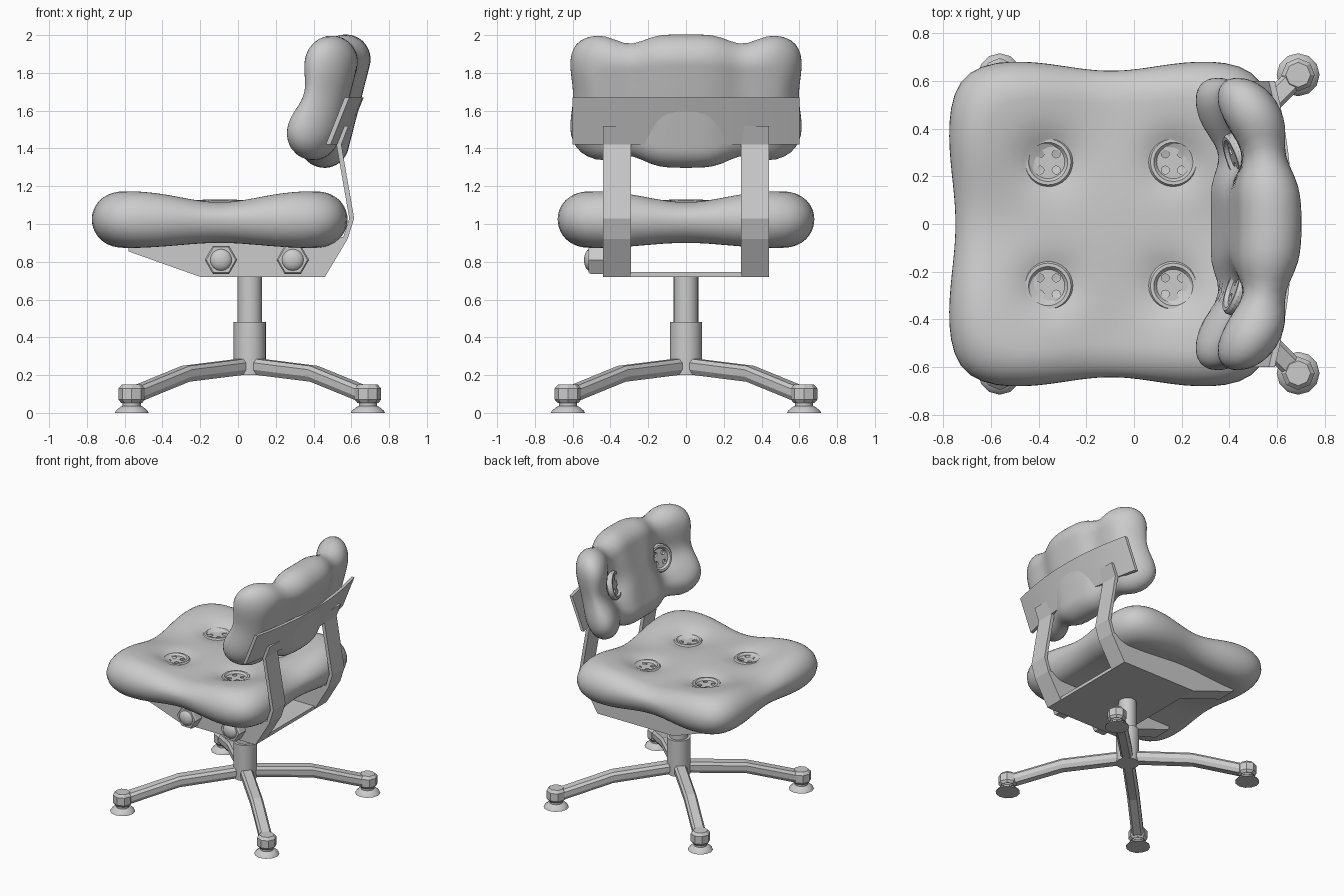
import bpy, bmesh
from math import sin, cos, pi, exp, radians
from mathutils import Matrix, Vector

if "Cube" in bpy.data.objects:
    bpy.data.objects.remove(bpy.data.objects["Cube"])


def make(name, bm, smooth=None):
    bmesh.ops.remove_doubles(bm, verts=bm.verts, dist=1e-5)
    bmesh.ops.recalc_face_normals(bm, faces=bm.faces)
    me = bpy.data.meshes.new(name)
    bm.to_mesh(me)
    bm.free()
    ob = bpy.data.objects.new(name, me)
    bpy.context.collection.objects.link(ob)
    if smooth:
        bpy.ops.object.select_all(action='DESELECT')
        ob.select_set(True)
        bpy.context.view_layer.objects.active = ob
        bpy.ops.object.shade_smooth_by_angle(angle=radians(smooth))
    return ob


def loft(name, rings, smooth=None, matrix=None, caps=False):
    """Skin a list of closed rings of points."""
    bm = bmesh.new()
    vs = [[bm.verts.new(p) for p in ring] for ring in rings]
    n = len(vs[0])
    for a, b in zip(vs, vs[1:]):
        for i in range(n):
            j = (i + 1) % n
            bm.faces.new((a[i], a[j], b[j], b[i]))
    if caps:
        bm.faces.new(vs[0])
        bm.faces.new(vs[-1])
    if matrix:
        bm.transform(matrix)
    return make(name, bm, smooth)


def lathe(name, profile, seg, loc=(0, 0, 0), rot=None, smooth=None):
    rings = [[(r * cos(2 * pi * i / seg), r * sin(2 * pi * i / seg), z)
              for i in range(seg)] for r, z in profile]
    m = Matrix.Translation(loc) @ (rot or Matrix())
    return loft(name, rings, smooth, m)


def prism(name, pts, y0, y1):
    """Extrude an x-z outline from y0 to y1."""
    return loft(name, [[(x, y, z) for x, z in pts] for y in (y0, y1)], caps=True)


def g(x, w):
    return exp(-(x / w) ** 2)


def cushion(name, a, b, n, r, squash, top, bottom, place, seg=96):
    """Superellipse pad with a rounded rim, shaped by height functions."""
    def spow(c):
        return abs(c) ** (2 / n) * (1 if c >= 0 else -1)
    half = [(r * (1 - cos(p * pi / 20)), 1, sin(p * pi / 20)) for p in range(11)]
    half += [(r, 1 - k / 14, 1) for k in range(1, 15)]
    steps = [(d, k, -h) for d, k, h in reversed(half)] + half[1:]
    rings = []
    for d, k, h in steps:
        ring = []
        for i in range(seg):
            t = 2 * pi * (i + .5) / seg
            # blend the angle so points spread evenly round the square outline
            c, s = cos(t), sin(t)
            q = (abs(c) ** n + abs(s) ** n) ** (-1 / n)
            u, v = (a - d) * k * c * q, (b - d) * k * s * q
            u, v = squash(u, v)
            ring.append(place(u, v, h * (top(u, v) if h > 0 else bottom(u, v))))
        rings.append(ring)
    return loft(name, rings, 60)


# seat cushion
def seat_top(u, v):
    A, B = g(u, .28), g(v, .28)
    dent = g(abs(u) - .262, .12) * g(abs(v) - .262, .12)
    return .155 - .065 * (A + B) + .08 * A * B - .06 * dent


cushion("seat_cushion", .685, .69, 6, .15,
        lambda u, v: (u * (1 - .05 * g(v, .27)), v * (1 - .07 * g(u, .27))),
        seat_top,
        lambda u, v: .155 - .03 * max(g(u, .3), g(v, .3)),
        lambda u, v, w: (u - .097, v, 1.025 + w))

# backrest cushion, tilted and bowed forward at its ends
TILT = radians(14.4)
UP = Vector((sin(TILT), 0, cos(TILT)))
FWD = Vector((-cos(TILT), 0, sin(TILT)))
BACK = Vector((.515, 0, 1.65))


def back_place(u, v, w):
    return BACK + UP * v + FWD * (w + .34 * u * u) + Vector((0, u, 0))


def back_front(u, v):
    e = abs(u)
    side = 1 / (1 + exp(-(e - .3) / .04))
    return (.135 - .05 * g(e - .29, .1) - .035 * g(e - .28, .11) * g(v, .11)
            - .05 * side * g(v, .13))


cushion("backrest_cushion", .62, .36, 5, .13,
        lambda u, v: (u * (1 - .035 * g(v, .14)), v * (1 - .15 * g(abs(u) - .3, .11))),
        back_front,
        lambda u, v: .13 - .03 * g(abs(u) - .29, .1),
        back_place)

# four-hole button, cut once and reused
button = lathe("button", [(0, -.03), (.09, -.03), (.105, -.01), (.105, .012), (.096, .025),
                          (.082, .025), (.07, .01), (0, .01)], 32)
for i in range(4):
    cut = lathe("hole_cutter", [(0, -.012), (.017, -.012), (.017, .05), (0, .05)], 12,
                (.034 * (1 if i & 1 else -1), .034 * (1 if i & 2 else -1), 0))
    cut.hide_render = True
    mod = button.modifiers.new("hole", 'BOOLEAN')
    mod.operation = 'DIFFERENCE'
    mod.object = cut
bpy.context.view_layer.update()
button_mesh = bpy.data.meshes.new_from_object(
    button.evaluated_get(bpy.context.evaluated_depsgraph_get()))
for ob in [o for o in bpy.data.objects if o.name.startswith(("button", "hole_cutter"))]:
    bpy.data.objects.remove(ob)


def add_button(name, loc, normal):
    ob = bpy.data.objects.new(name, button_mesh)
    bpy.context.collection.objects.link(ob)
    ob.matrix_world = Matrix.Translation(loc) @ Vector(normal).to_track_quat('Z', 'Y').to_matrix().to_4x4()


for s in (-1, 1):
    for x in (-.36, .165):
        add_button("seat_button", (x, s * .26, 1.088), (0, 0, 1))
    add_button("backrest_button", back_place(s * .28, 0, .06), FWD + Vector((0, -s * .33, 0)))

# curved plate behind the backrest
ring = []
N = 16
for k in range(N + 1):
    y = -.6 + 1.2 * k / N
    ring.append((.565 - .21 * y * y, y))
ring += [(x - .025, y) for x, y in reversed(ring)]
loft("backrest_plate", [[(x + dx, y, z) for x, y in ring] for z, dx in ((1.42, 0), (1.67, .1))],
     30, caps=True)

# under-seat rails and the straps that carry the backrest
rail = [(-.58, .93), (-.58, .855), (-.2, .72), (.46, .72), (.57, .93)]
outer = [(.46, .72), (.58, .92), (.615, 1.03), (.547, 1.42), (.585, 1.52)]
strap = outer + [(x - .026, z) for x, z in reversed(outer)]
for s in (-1, 1):
    prism("seat_rail", rail, s * .29, s * .44)
    prism("back_strap", strap, s * .29, s * .44)
prism("bottom_plate", [(-.2, .72), (.46, .72), (.46, .745), (-.2, .745)], -.29, .29)

# hex bolts with domed ends on the front rail
out = Matrix.Rotation(pi / 2, 4, 'X')
for x in (-.09, .29):
    lathe("bolt_nut", [(0, 0), (.086, 0), (.086, .07), (.078, .08), (0, .08)], 6, (x, -.435, .81), out)
    dome = [(.06 * cos(a * pi / 12), .07 + .035 * sin(a * pi / 12)) for a in range(7)]
    lathe("bolt_dome", [(.06, .0)] + dome, 16, (x, -.435, .81), out, 40)

# centre column
CX = .0625
lathe("column_lower", [(0, .2), (.085, .2), (.085, .48), (0, .48)], 24, (CX, 0, 0), None, 30)
lathe("column_upper", [(0, .45), (.065, .45), (.065, .73), (0, .73)], 24, (CX, 0, 0), None, 30)

# four legs with end blocks and feet
section = [(-.045, -.015), (-.028, -.042), (.028, -.042), (.045, -.015),
           (.045, .022), (.03, .042), (-.03, .042), (-.045, .022)]
path = [(.03, .247), (.48, .207), (.85, .1)]
for k in range(4):
    turn = Matrix.Translation((CX, 0, 0)) @ Matrix.Rotation(pi / 4 + k * pi / 2, 4, 'Z')
    loft("base_leg", [[(r, y, z + dz) for y, dz in section] for r, z in path], None, turn, True)
    end = turn @ Vector((.884, 0, 0))
    lathe("leg_end", [(0, .052), (.055, .052), (.07, .07), (.07, .13), (.052, .15), (0, .15)], 8, end)
    lathe("foot", [(0, 0), (.09, 0), (.084, .012), (.06, .032), (.048, .036), (.048, .056), (0, .056)],
          12, end, None, 35)
